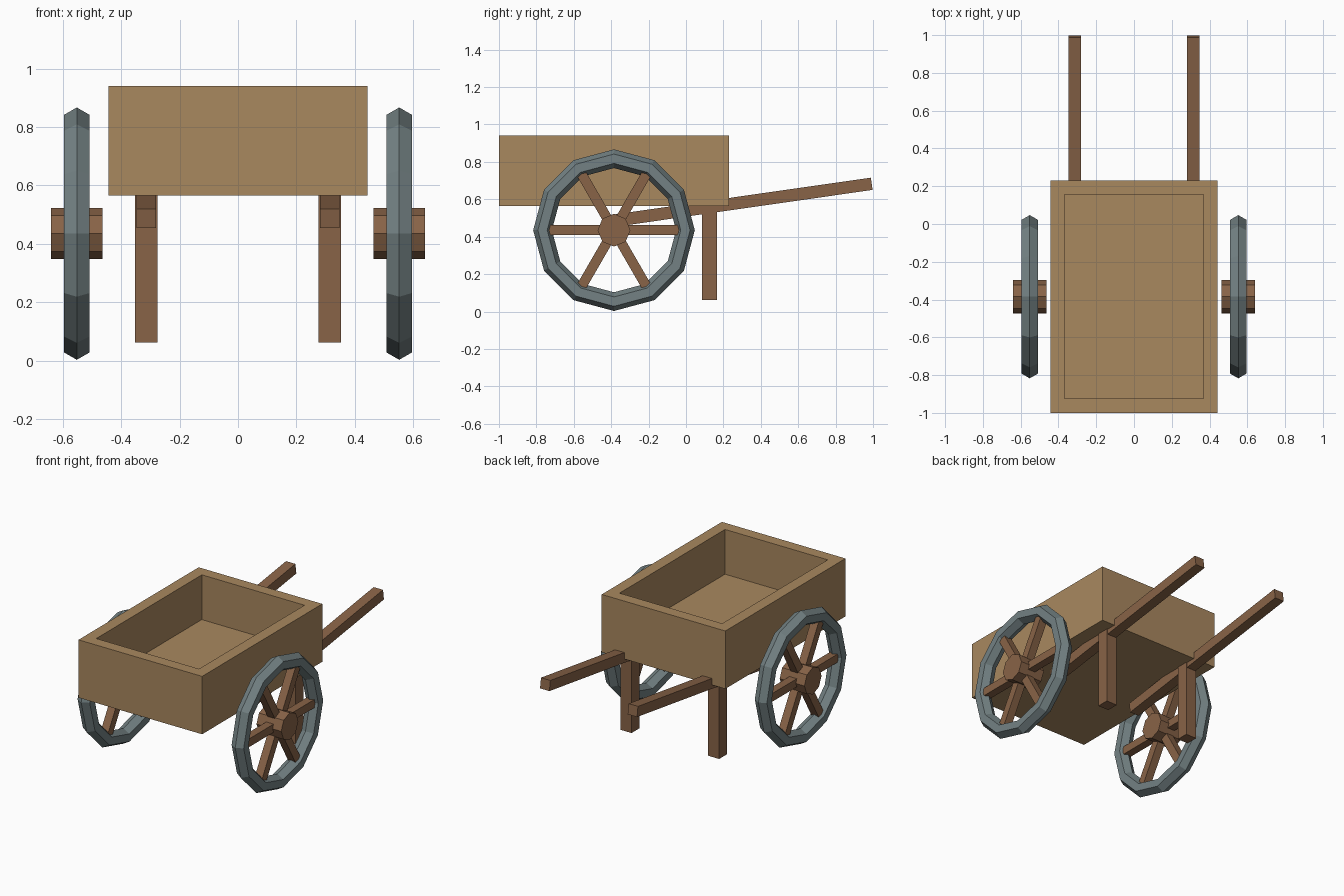
import bpy, bmesh, math
from mathutils import Matrix, Vector

if "Cube" in bpy.data.objects:
    bpy.data.objects.remove(bpy.data.objects["Cube"])


def material(name, rgb):
    m = bpy.data.materials.new(name)
    lin = [((c / 255 + 0.055) / 1.055) ** 2.4 for c in rgb]
    m.diffuse_color = (*lin, 1)
    m.use_nodes = True
    m.node_tree.nodes["Principled BSDF"].inputs["Base Color"].default_value = m.diffuse_color
    return m


TAN = material("tan_wood", (169, 136, 95))
BROWN = material("brown_wood", (136, 99, 71))
GREY = material("grey_metal", (115, 129, 131))


def finish(name, bm, mat):
    bmesh.ops.recalc_face_normals(bm, faces=bm.faces)
    me = bpy.data.meshes.new(name)
    bm.to_mesh(me)
    bm.free()
    me.materials.append(mat)
    ob = bpy.data.objects.new(name, me)
    bpy.context.collection.objects.link(ob)
    return ob


def add_box(bm, centre, size, rot=Matrix.Identity(4)):
    m = Matrix.Translation(centre) @ rot @ Matrix.Diagonal((*size, 1))
    return bmesh.ops.create_cube(bm, size=1, matrix=m)["verts"]


# Open cart box: inset the top face and sink it to form walls and floor
bm = bmesh.new()
add_box(bm, (0, -0.385, 0.7525), (0.886, 1.23, 0.375))
top = max(bm.faces, key=lambda f: f.calc_center_median().z)
bmesh.ops.inset_region(bm, faces=[top], thickness=0.075, use_even_offset=True)
inner = bmesh.ops.extrude_face_region(bm, geom=[top])
bmesh.ops.delete(bm, geom=[top], context="FACES_ONLY")
verts = [g for g in inner["geom"] if isinstance(g, bmesh.types.BMVert)]
bmesh.ops.translate(bm, verts=verts, vec=(0, 0, -0.29))
finish("cart_box", bm, TAN)

WHEEL_Y, WHEEL_Z = -0.385, 0.435
for side, s in (("left", -1), ("right", 1)):
    centre = Vector((s * 0.552, WHEEL_Y, WHEEL_Z))

    # Rim: hexagonal section swept around twelve segments
    bm = bmesh.new()
    rings = []
    for i in range(12):
        a = math.radians(30 * i)
        ring = []
        for j in range(6):
            b = math.radians(60 * j)
            r = 0.382 + 0.05 * math.cos(b)
            ring.append(bm.verts.new(centre + Vector(
                (0.05 * math.sin(b), r * math.cos(a), r * math.sin(a)))))
        rings.append(ring)
    for i in range(12):
        p, q = rings[i], rings[(i + 1) % 12]
        for j in range(6):
            k = (j + 1) % 6
            bm.faces.new((p[j], p[k], q[k], q[j]))
    finish(side + "_rim", bm, GREY)

    # Spokes: three bars crossing at the hub
    bm = bmesh.new()
    for i in range(3):
        add_box(bm, centre, (0.053, 0.706, 0.053),
                Matrix.Rotation(math.radians(60 * i), 4, "X"))
    finish(side + "_spokes", bm, BROWN)

    # Eight-sided hub
    bm = bmesh.new()
    bmesh.ops.create_cone(
        bm, cap_ends=True, segments=8, radius1=0.0875, radius2=0.0875, depth=0.177,
        matrix=Matrix.Translation(centre) @ Matrix.Rotation(math.pi / 2, 4, "Y"))
    finish(side + "_hub", bm, BROWN)

    # Rear support leg
    bm = bmesh.new()
    add_box(bm, (s * 0.314, 0.125, 0.315), (0.078, 0.08, 0.506))
    finish(side + "_leg", bm, BROWN)

    # Sloping handle
    bm = bmesh.new()
    start, end = Vector((s * 0.314, -0.375, 0.487)), Vector((s * 0.314, 0.993, 0.683))
    d = end - start
    add_box(bm, (start + end) / 2, (0.067, d.length, 0.066),
            Matrix.Rotation(math.atan2(d.z, d.y), 4, "X"))
    finish(side + "_handle", bm, BROWN)
